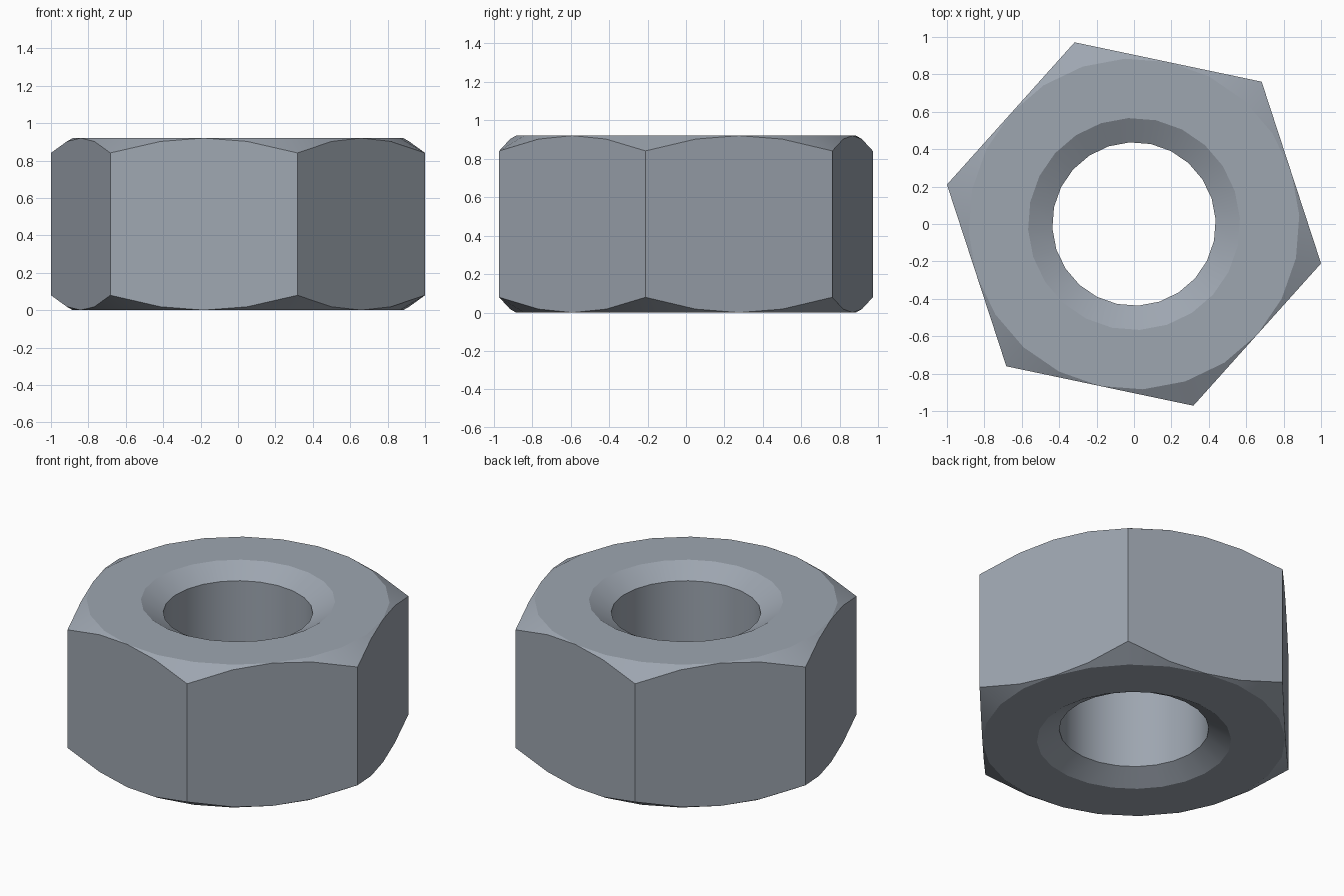
import bpy, bmesh, math

if "Cube" in bpy.data.objects:
    bpy.data.objects.remove(bpy.data.objects["Cube"])

STEPS = 24                      # four facets per hexagon side
HEIGHT = 0.92
CORNER = 1.022                  # radius at the hexagon corners
FLAT = CORNER * math.cos(math.pi / 6)
TURN = math.radians(-11.9)
HOLE, SINK, SINK_DEPTH = 0.437, 0.567, 0.075
SLOPE = 0.58                    # 30 degree corner chamfer

steel = bpy.data.materials.new("steel grey")
steel.diffuse_color = (0.34, 0.38, 0.435, 1)
steel.use_nodes = True
steel.node_tree.nodes["Principled BSDF"].inputs["Base Color"].default_value = steel.diffuse_color

bm = bmesh.new()


def ring(profile):
    """One closed loop; profile(angle from a corner) gives radius and height."""
    verts = []
    for i in range(STEPS):
        a = 2 * math.pi * i / STEPS
        r, z = profile(a)
        verts.append(bm.verts.new((r * math.cos(a + TURN), r * math.sin(a + TURN), z)))
    return verts


def hex_radius(a):
    return FLAT / math.cos(a % (math.pi / 3) - math.pi / 6)


def drop(a):
    return (hex_radius(a) - FLAT) * SLOPE


# Cross-section loops: hole, countersinks, end faces, chamfers and hexagon sides
loops = [
    ring(lambda a: (HOLE, SINK_DEPTH)),
    ring(lambda a: (SINK, 0)),
    ring(lambda a: (FLAT, 0)),
    ring(lambda a: (hex_radius(a), drop(a))),
    ring(lambda a: (hex_radius(a), HEIGHT - drop(a))),
    ring(lambda a: (FLAT, HEIGHT)),
    ring(lambda a: (SINK, HEIGHT)),
    ring(lambda a: (HOLE, HEIGHT - SINK_DEPTH)),
]
for k, low in enumerate(loops):
    high = loops[(k + 1) % len(loops)]
    for i in range(STEPS):
        j = (i + 1) % STEPS
        bm.faces.new((low[i], low[j], high[j], high[i]))

# Chamfer meets the end circle at the middle of each side
bmesh.ops.remove_doubles(bm, verts=bm.verts, dist=0.0005)
bmesh.ops.recalc_face_normals(bm, faces=bm.faces)

mesh = bpy.data.meshes.new("hex_nut")
bm.to_mesh(mesh)
bm.free()
mesh.materials.append(steel)
nut = bpy.data.objects.new("hex_nut", mesh)
bpy.context.collection.objects.link(nut)

# Smooth hole and chamfers, crisp edges elsewhere
bpy.context.view_layer.objects.active = nut
nut.select_set(True)
bpy.ops.object.shade_smooth_by_angle(angle=math.radians(25))
